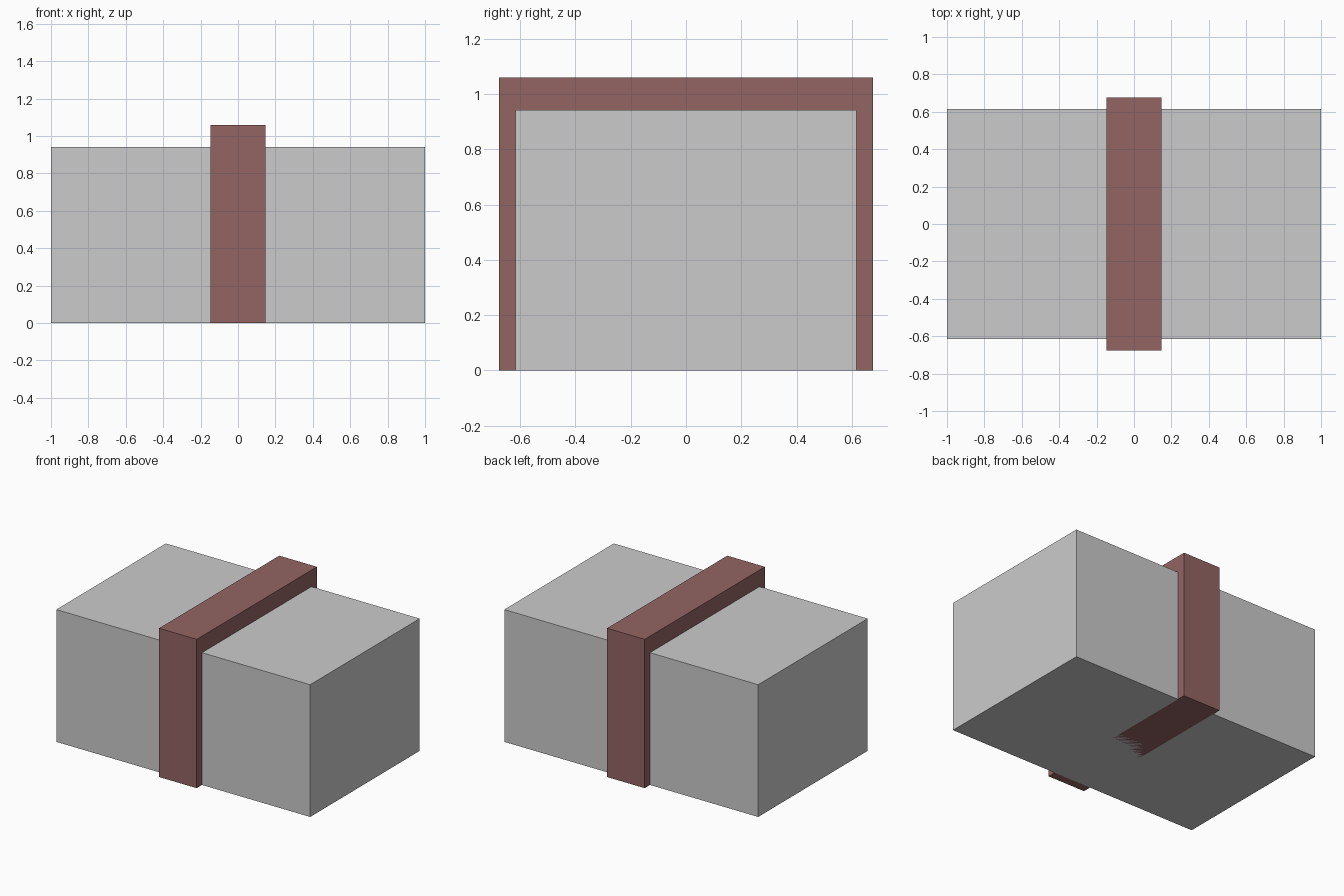
import bpy

if "Cube" in bpy.data.objects:
    bpy.data.objects.remove(bpy.data.objects["Cube"])


def box(name, size, color=None):
    """Box of the given size, centred in x and y, standing on z = 0."""
    bpy.ops.mesh.primitive_cube_add(size=1, location=(0, 0, size[2] / 2))
    obj = bpy.context.object
    obj.name = name
    obj.scale = size
    bpy.ops.object.transform_apply(location=True, rotation=False, scale=True)
    if color:
        mat = bpy.data.materials.new(name + "_material")
        mat.diffuse_color = (*color, 1)
        mat.use_nodes = True
        mat.node_tree.nodes["Principled BSDF"].inputs["Base Color"].default_value = mat.diffuse_color
        obj.data.materials.append(mat)
    return obj


# Main block
box("block", (2.0, 1.232, 0.942))

# Raised band wrapped around the middle, flush with the block underneath
box("band", (0.296, 1.352, 1.06), (0.29, 0.13, 0.125))
